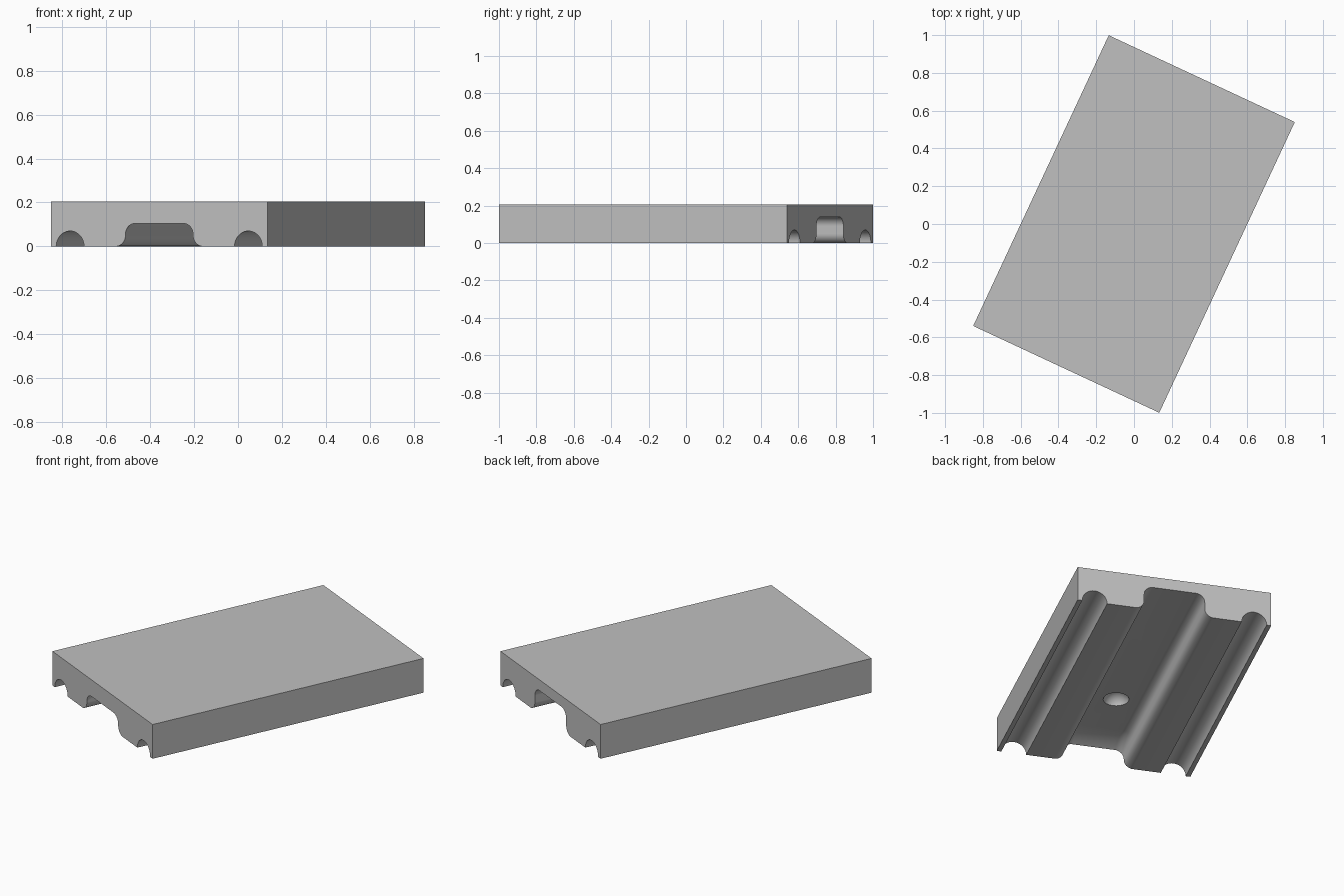
import bpy, bmesh, math
from mathutils import Matrix, Vector

default = bpy.data.objects.get("Cube")
if default:
    bpy.data.objects.remove(default, do_unlink=True)

WIDTH, LENGTH, HEIGHT = 1.087, 1.698, 0.205
FLOOR, FRONT_FLOOR, BEND = 0.14, 0.105, 0.16
TURN = Matrix.Rotation(math.radians(-25), 4, "Z")

grey = bpy.data.materials.new("mid grey")
grey.use_nodes = True
colour = (0.53, 0.53, 0.53, 1)
grey.diffuse_color = colour
grey.node_tree.nodes["Principled BSDF"].inputs["Base Color"].default_value = colour


def arc(cx, cz, r, start, end, steps):
    """Points on a circular arc, angles in degrees."""
    angles = [math.radians(start + (end - start) * i / steps) for i in range(steps + 1)]
    return [(cx + r * math.cos(a), cz + r * math.sin(a)) for a in angles]


def section(floor):
    """Closed outline of the block: two round grooves and a filleted channel."""
    half = arc(0.12, floor - 0.05, 0.05, 90, 0, 10)      # channel ceiling corner
    half += arc(0.22, 0.05, 0.05, 180, 270, 10)          # flare at the channel mouth
    half += arc(0.448, 0, 0.07, 180, 0, 20)              # side groove
    half += [(WIDTH / 2, 0), (WIDTH / 2, HEIGHT)]
    return half + [(-x, z) for x, z in reversed(half)]


# Loft the block from back to front; the channel ceiling bends down at the front
stations = [(LENGTH / 2, FLOOR)]
for i in range(13):
    t = i / 12
    stations.append((-LENGTH / 2 + BEND * (1 - t), FLOOR - (FLOOR - FRONT_FLOOR) * t * t))

bm = bmesh.new()
rings = [[bm.verts.new((x, y, z)) for x, z in section(floor)] for y, floor in stations]
for a, b in zip(rings, rings[1:]):
    for i in range(len(a)):
        j = (i + 1) % len(a)
        bm.faces.new((a[i], a[j], b[j], b[i]))
bm.faces.new(rings[0])
bm.faces.new(rings[-1])
bmesh.ops.recalc_face_normals(bm, faces=bm.faces)
bm.transform(TURN)
mesh = bpy.data.meshes.new("channelled_block")
bm.to_mesh(mesh)
bm.free()
mesh.materials.append(grey)
block = bpy.data.objects.new("channelled_block", mesh)
bpy.context.collection.objects.link(block)

# Round dimple in the channel ceiling
bpy.ops.mesh.primitive_uv_sphere_add(segments=48, ring_count=24, radius=0.073,
                                     location=TURN @ Vector((0, -0.375, 0.12)))
cutter = bpy.context.object
cutter.name = "dimple_cutter"
cutter.hide_render = True
cutter.data.materials.append(grey)
cut = block.modifiers.new("dimple", "BOOLEAN")
cut.operation = "DIFFERENCE"
cut.solver = "EXACT"
cut.object = cutter

bpy.ops.object.select_all(action="DESELECT")
block.select_set(True)
bpy.context.view_layer.objects.active = block
bpy.ops.object.modifier_apply(modifier=cut.name)
bpy.data.objects.remove(cutter, do_unlink=True)
bpy.ops.object.shade_smooth_by_angle(angle=math.radians(30))
